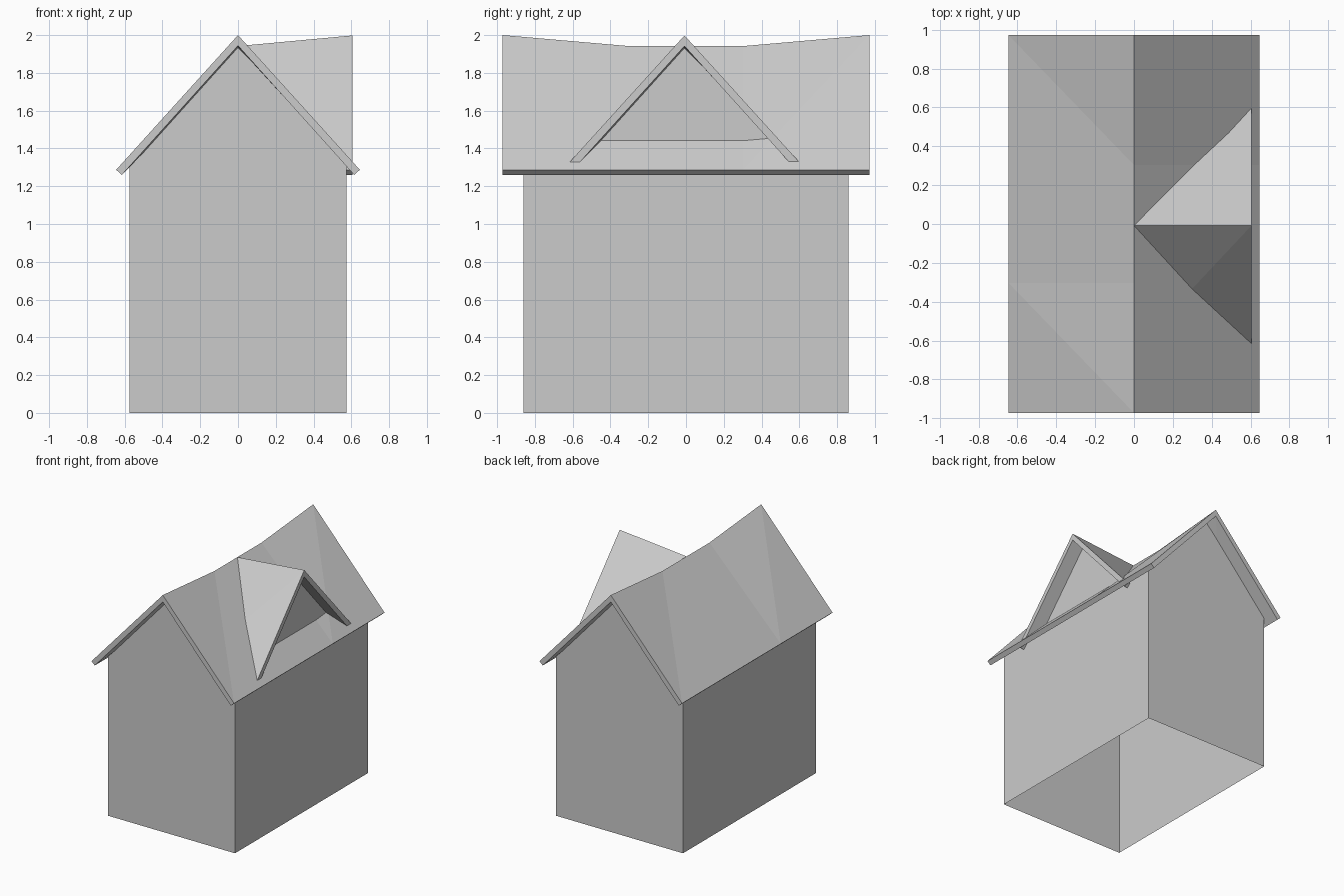
import bpy, bmesh, math
from mathutils import Matrix

cube = bpy.data.objects.get("Cube")
if cube:
    bpy.data.objects.remove(cube, do_unlink=True)

# Single plain grey
grey = bpy.data.materials.new("plain grey")
grey.use_nodes = True
grey.diffuse_color = (0.6, 0.6, 0.6, 1)
grey.node_tree.nodes["Principled BSDF"].inputs["Base Color"].default_value = (0.6, 0.6, 0.6, 1)


def finish(name, bm, matrix=None):
    if matrix:
        bm.transform(matrix)
    bmesh.ops.recalc_face_normals(bm, faces=bm.faces)
    mesh = bpy.data.meshes.new(name)
    bm.to_mesh(mesh)
    bm.free()
    mesh.materials.append(grey)
    obj = bpy.data.objects.new(name, mesh)
    bpy.context.collection.objects.link(obj)
    return obj


def roof(name, stations, matrix=None):
    """Thick gabled roof swept along y through (y, ridge height) stations."""
    bm = bmesh.new()
    rings = []
    for y, ridge in stations:
        outline = [(-0.615, 1.26), (-0.645, 1.287), (0, ridge),
                   (0.645, 1.287), (0.615, 1.26), (0, ridge - 0.056)]
        rings.append([bm.verts.new((x, y, z)) for x, z in outline])
    for a, b in zip(rings, rings[1:]):
        for k in range(6):
            n = (k + 1) % 6
            bm.faces.new((a[k], a[n], b[k]))
            bm.faces.new((a[n], b[n], b[k]))
    for r in (rings[0], rings[-1]):
        bm.faces.new((r[0], r[1], r[2], r[5]))
        bm.faces.new((r[5], r[2], r[3], r[4]))
    return finish(name, bm, matrix)


GABLE = [(-0.575, 1.31), (0, 1.94), (0.575, 1.31)]

# House walls: a thin shell with gabled ends and an open bottom
bm = bmesh.new()
outline = [(-0.575, 0)] + GABLE + [(0.575, 0)]
ends = [[bm.verts.new((x, y, z)) for x, z in outline] for y in (-0.86, 0.86)]
for end in ends:
    bm.faces.new(end)
for i in (0, 3):
    bm.faces.new((ends[0][i], ends[0][i + 1], ends[1][i + 1], ends[1][i]))
finish("house_walls", bm)

# Main roof with a sagging ridge
roof("main_roof", [(-0.972, 2.0), (-0.304, 1.942), (0.304, 1.942), (0.972, 2.0)])

# Dormer: the same roof section turned to the left side
turn = Matrix.Translation((0, -0.008, 0)) @ Matrix.Rotation(math.pi / 2, 4, "Z")
roof("dormer_roof", [(-0.605, 1.998), (0, 1.942)], turn)

# Recessed dormer gable
bm = bmesh.new()
bm.faces.new([bm.verts.new((x, -0.493, z)) for x, z in GABLE])
bmesh.ops.reverse_faces(bm, faces=bm.faces)
finish("dormer_gable", bm, turn)
